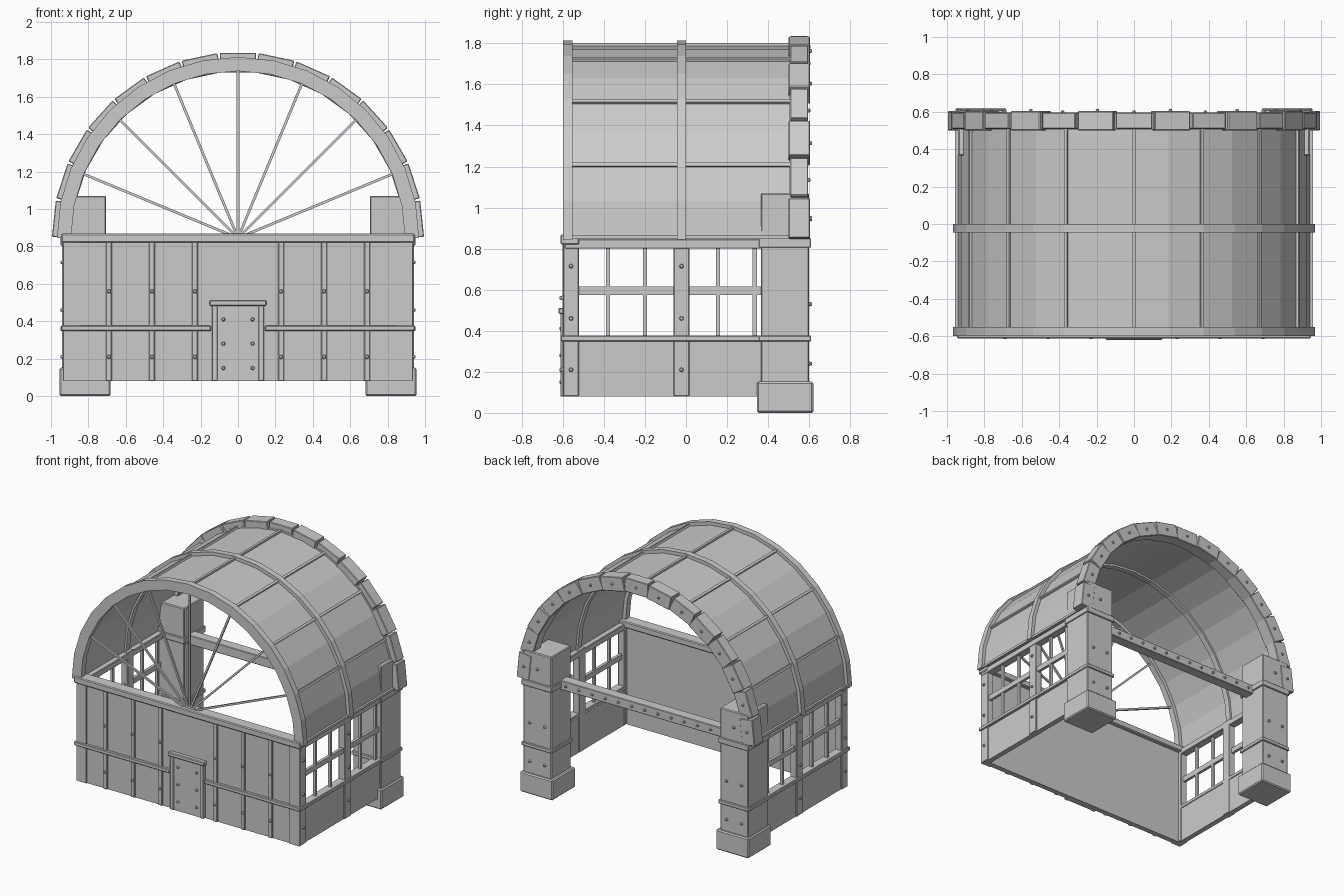
import bpy, bmesh
from math import sin, cos, pi, radians
from mathutils import Matrix, Vector

cube = bpy.data.objects.get("Cube")
if cube:
    bpy.data.objects.remove(cube)

grey = bpy.data.materials.new("light_grey")
grey.use_nodes = True
GREY = (0.6, 0.6, 0.6, 1)
grey.diffuse_color = GREY
grey.node_tree.nodes["Principled BSDF"].inputs["Base Color"].default_value = GREY

AXIS_Z = 0.845      # height of the vault axis
STEPS = 16          # vault facets


def finish(name, bm, bevel=0.0):
    bmesh.ops.recalc_face_normals(bm, faces=bm.faces)
    mesh = bpy.data.meshes.new(name)
    bm.to_mesh(mesh)
    bm.free()
    mesh.materials.append(grey)
    ob = bpy.data.objects.new(name, mesh)
    bpy.context.collection.objects.link(ob)
    if bevel:
        mod = ob.modifiers.new("Bevel", 'BEVEL')
        mod.width = bevel
        mod.segments = 1
    return ob


def box(name, x, y, z, bevel=0.0, matrix=Matrix()):
    """Box from (min, max) ranges, optionally moved by a matrix."""
    bm = bmesh.new()
    size = Matrix.Diagonal((x[1] - x[0], y[1] - y[0], z[1] - z[0], 1))
    mid = Matrix.Translation((sum(x) / 2, sum(y) / 2, sum(z) / 2))
    bmesh.ops.create_cube(bm, size=1, matrix=matrix @ mid @ size)
    return finish(name, bm, bevel)


def pair(name, x, y, z, bevel=0.0):
    """The same box on the left and on the right."""
    box(name + "_left", x, y, z, bevel)
    box(name + "_right", (-x[1], -x[0]), y, z, bevel)


def arch(name, r_in, r_out, y0, y1):
    """Faceted half ring around the vault axis."""
    bm = bmesh.new()
    rows = []
    for i in range(STEPS + 1):
        a = pi * i / STEPS
        rows.append([bm.verts.new((r * cos(a), y, AXIS_Z + r * sin(a)))
                     for r, y in ((r_in, y0), (r_out, y0), (r_out, y1), (r_in, y1))])
    for a, b in zip(rows, rows[1:]):
        for k in range(4):
            n = (k + 1) % 4
            bm.faces.new((a[k], a[n], b[n], b[k]))
    bm.faces.new(rows[0])
    bm.faces.new(rows[-1])
    return finish(name, bm)


def rivets(name, points, normal):
    """Small domed studs facing along the normal."""
    bm = bmesh.new()
    turn = Vector(normal).to_track_quat('Z', 'Y').to_matrix().to_4x4()
    for p in points:
        bmesh.ops.create_cone(bm, cap_ends=True, segments=8, radius1=0.012,
                              radius2=0.007, depth=0.016,
                              matrix=Matrix.Translation(p) @ turn)
    return finish(name, bm)


def radial(angle):
    """Frame whose z axis points outward from the vault axis."""
    return Matrix.Translation((0, 0, AXIS_Z)) @ Matrix.Rotation(pi / 2 - angle, 4, 'Y')


# Front wall with sill, rails and battens
box("front_wall", (-0.925, 0.925), (-0.59, -0.55), (0.08, 0.83))
box("front_sill", (-0.945, 0.945), (-0.612, -0.52), (0.82, 0.868), 0.006)
pair("front_rail", (0.145, 0.945), (-0.61, -0.58), (0.348, 0.376), 0.004)
pair("front_corner_plate", (0.85, 0.932), (-0.598, -0.55), (0.08, 0.83))
for x in (0.23, 0.46, 0.69):
    pair("front_batten", (x - 0.015, x + 0.015), (-0.602, -0.58), (0.08, 0.83), 0.003)
rivets("front_rivets", [(s * x, -0.608, z) for s in (-1, 1)
                        for x in (0.23, 0.46, 0.69) for z in (0.21, 0.56)], (0, -1, 0))

# Small door plate in the middle of the front
box("door_plate", (-0.12, 0.12), (-0.604, -0.58), (0.08, 0.49))
pair("door_frame", (0.11, 0.14), (-0.612, -0.58), (0.08, 0.49), 0.003)
box("door_cap", (-0.152, 0.152), (-0.62, -0.58), (0.482, 0.512), 0.005)
rivets("door_rivets", [(s * 0.078, -0.608, z) for s in (-1, 1)
                       for z in (0.15, 0.28, 0.41)], (0, -1, 0))

# Side walls with open lattice windows
pair("side_panel", (0.885, 0.925), (-0.59, 0.4), (0.08, 0.36))
pair("side_rail", (0.88, 0.945), (-0.61, 0.37), (0.348, 0.376), 0.004)
pair("side_top_rail", (0.88, 0.938), (-0.59, 0.37), (0.80, 0.845), 0.004)
pair("lattice_bar", (0.9, 0.922), (-0.56, 0.38), (0.575, 0.615))
for y in (-0.38, -0.2, 0.155, 0.335):
    pair("lattice_upright", (0.9, 0.92), (y - 0.01, y + 0.01), (0.36, 0.82))
for y, tag in ((-0.56, "corner"), (-0.022, "middle")):
    pair(tag + "_side_post", (0.88, 0.935), (y - 0.038, y + 0.038), (0.08, 0.85), 0.004)
    for s in (-1, 1):
        rivets(tag + "_post_rivets", [(s * 0.94, y, z) for z in (0.21, 0.46, 0.715)],
               (s, 0, 0))

# Back pillars with foot, bands and rivets
pair("pillar", (0.705, 0.94), (0.365, 0.6), (0.1, 1.07), 0.006)
pair("pillar_foot", (0.682, 0.955), (0.345, 0.62), (0.0, 0.152), 0.008)
pair("pillar_lower_band", (0.695, 0.948), (0.355, 0.61), (0.348, 0.376), 0.004)
pair("pillar_upper_band", (0.695, 0.948), (0.355, 0.61), (0.805, 0.85), 0.004)
for s in (-1, 1):
    rivets("pillar_back_rivets", [(s * x, 0.606, z) for x in (0.76, 0.885)
                                  for z in (0.24, 0.53)] + [(s * 0.82, 0.606, 0.95)],
           (0, 1, 0))

# Tie beam between the pillars
box("tie_beam", (-0.72, 0.72), (0.41, 0.49), (0.785, 0.855), 0.004)
rivets("beam_rivets", [(-0.66 + 0.11 * i, 0.495, 0.82) for i in range(13)], (0, 1, 0))

# Vaulted roof: shell, ribs and lengthwise battens
arch("roof_shell", 0.92, 0.942, -0.58, 0.52)
arch("front_arch", 0.893, 0.968, -0.6, -0.552)
arch("middle_rib", 0.905, 0.968, -0.045, 0.0)
arch("back_arch", 0.895, 0.955, 0.505, 0.59)
for i in range(9):
    box("roof_batten", (-0.009, 0.009), (-0.57, 0.51), (0.93, 0.956),
        0, radial(pi * min(max(i, 0.03), 7.97) / 8))

# Ring of blocks around the back opening
for i in range(15):
    a = radians(12 * i + 6)
    inset = 0.008 * (i % 2)
    box("arch_block", (-0.097, 0.097), (0.5 + inset, 0.603 - inset), (0.885, 0.99),
        0.004, radial(a))
    r = 0.938
    rivets("arch_block_rivet", [(r * cos(a), 0.606 - inset, AXIS_Z + r * sin(a))], (0, 1, 0))

# Fan of thin spokes in the front opening
for i in range(1, 8):
    box("fan_spoke", (-0.007, 0.007), (-0.583, -0.569), (0.0, 0.9), 0, radial(pi * i / 8))
